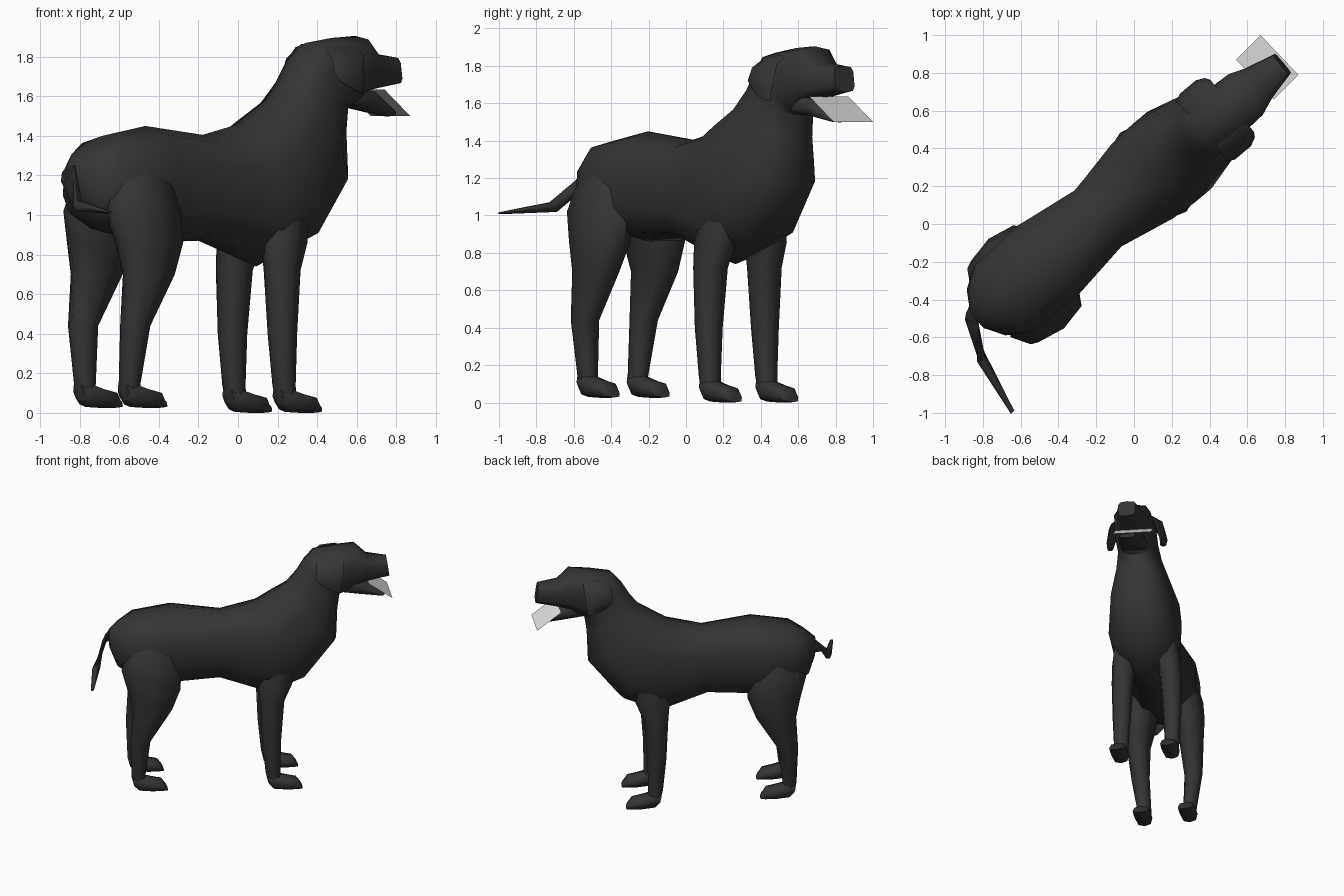
import bpy, bmesh, math
from mathutils import Vector, Matrix

cube = bpy.data.objects.get("Cube")
if cube:
    bpy.data.objects.remove(cube, do_unlink=True)

# The animal stands turned: s runs along its spine, l to its left side
TURN = Matrix.Rotation(math.radians(40), 3, 'Z')
AXIS = 0.145


def place(s, l, z):
    return TURN @ Vector((s, l + AXIS, z))


def material(name, value):
    m = bpy.data.materials.new(name)
    m.use_nodes = True
    m.diffuse_color = (value, value, value, 1)
    m.node_tree.nodes["Principled BSDF"].inputs["Base Color"].default_value = (value, value, value, 1)
    m.node_tree.nodes["Principled BSDF"].inputs["Roughness"].default_value = 0.9
    return m


COAT = material("black coat", 0.035)
PALE = material("pale grey", 0.75)


def finish(name, bm, mat):
    mesh = bpy.data.meshes.new(name)
    bm.to_mesh(mesh)
    bm.free()
    mesh.materials.append(mat)
    ob = bpy.data.objects.new(name, mesh)
    bpy.context.scene.collection.objects.link(ob)
    return ob


def oval(center, a, b, sides, power):
    """Points of a rounded section spanned by half axes a and b."""
    c, a, b = Vector(center), Vector(a), Vector(b)
    pts = []
    for i in range(sides):
        ang = math.tau * i / sides
        u, v = math.cos(ang), math.sin(ang)
        u = math.copysign(abs(u) ** power, u)
        v = math.copysign(abs(v) ** power, v)
        pts.append(place(*(c + a * u + b * v)))
    return pts


def inside(ob, p):
    hit, co, normal, _ = ob.closest_point_on_mesh(p)
    return hit and (p - co).dot(normal) < 0


def loft(name, sections, sides=10, power=0.85, end_power=None, host=None):
    """Skin a row of (center, half axis, half axis) sections, dropping faces hidden in the host."""
    end_power = end_power or power
    bm = bmesh.new()
    rings = []
    for i, sec in enumerate(sections):
        p = power + (end_power - power) * (i / (len(sections) - 1)) ** 4
        rings.append([bm.verts.new(pt) for pt in oval(*sec, sides, p)])
    for r, q in zip(rings, rings[1:]):
        for i in range(sides):
            j = (i + 1) % sides
            bm.faces.new((r[i], r[j], q[j], q[i]))
    bm.faces.new(rings[0])
    bm.faces.new(rings[-1])
    bmesh.ops.recalc_face_normals(bm, faces=bm.faces)
    if bm.calc_volume(signed=True) < 0:
        bmesh.ops.reverse_faces(bm, faces=bm.faces)
    if host:
        hidden = [f for f in bm.faces if all(inside(host, v.co) for v in f.verts)]
        bmesh.ops.delete(bm, geom=hidden, context='FACES')
    ob = finish(name, bm, COAT)
    bpy.ops.object.select_all(action='DESELECT')
    ob.select_set(True)
    bpy.context.view_layer.objects.active = ob
    bpy.ops.object.shade_smooth_by_angle(angle=math.radians(60))
    return ob


def slices(rows, l=0):
    """Sections from top point, bottom point and half width."""
    out = []
    for s1, z1, s2, z2, w in rows:
        out.append((((s1 + s2) / 2, l, (z1 + z2) / 2),
                    ((s1 - s2) / 2, 0, (z1 - z2) / 2), (0, w, 0)))
    return out


def stack(rows, side, shift=0):
    """Level sections from height, s, side offset and half sizes."""
    return [((s, side * off + shift, z), (a, 0, 0), (0, b, 0)) for z, s, off, a, b in rows]


# Trunk, neck and head in one skin
body = loft("body_and_head", slices([
    (-.965, 1.275, -.96, 1.13, .06),
    (-.88, 1.335, -.91, 1.0, .165),
    (-.772, 1.40, -.80, .92, .24),
    (-.489, 1.45, -.48, .86, .255),
    (-.112, 1.405, -.14, .87, .20),
    (.15, 1.465, .24, .74, .265),
    (.24, 1.52, .52, .86, .275),
    (.365, 1.60, .755, 1.15, .22),
    (.44, 1.69, .765, 1.40, .17),
    (.50, 1.79, .785, 1.535, .15),
    (.57, 1.87, .82, 1.545, .15),
    (.74, 1.895, .85, 1.57, .15),
    (.896, 1.905, .89, 1.61, .145),
    (.985, 1.82, .97, 1.63, .11),
    (1.135, 1.80, 1.155, 1.66, .068)]), power=.78, end_power=.5)
bpy.context.view_layer.update()

# Lower jaw
loft("lower_jaw", slices([
    (.78, 1.66, .78, 1.555, .11),
    (.965, 1.63, .92, 1.53, .10),
    (1.12, 1.525, 1.105, 1.498, .062)]), sides=8, power=.55, host=body)

# Tail bending to the right
loft("tail", [
    ((-.88, .06, 1.235), (0, .055, 0), (.03, 0, .06)),
    ((-.985, .02, 1.215), (0, .045, 0), (.03, 0, .05)),
    ((-1.075, -.17, 1.045), (.03, 0, 0), (0, -.015, .03)),
    ((-1.133, -.495, 1.012), (.012, 0, 0), (0, 0, .006))], sides=6, power=1, host=body)

HIND = [(1.28, -.65, .10, .13, .08), (1.14, -.66, .14, .19, .12),
        (1.02, -.66, .165, .225, .13), (.86, -.64, .19, .20, .12),
        (.70, -.655, .205, .15, .095), (.44, -.745, .205, .075, .07),
        (.14, -.758, .175, .052, .052), (.06, -.745, .175, .045, .045)]
FORE = [(1.05, .31, .15, .13, .085), (.86, .28, .175, .13, .09),
        (.72, .255, .188, .092, .085), (.40, .25, .196, .072, .07),
        (.14, .26, .197, .056, .056), (.05, .275, .197, .05, .05)]


def foot(name, heel, z, l):
    rows = [(0, .12, .015, .045, .045), (.06, .13, .05, .005, .06), (.15, .10, .15, 0, .068),
            (.22, .085, .235, 0, .062), (.245, .05, .27, .002, .045)]
    loft(name, slices([(heel + a, z + b, heel + c, z + d, w) for a, b, c, d, w in rows], l),
         sides=8, power=.7)


for label, side in (("left", 1), ("right", -1)):
    # Legs and feet
    loft(label + "_hind_leg", stack(HIND, side, -.02), sides=8, host=body)
    loft(label + "_fore_leg", stack(FORE, side), sides=8, host=body)
    foot(label + "_hind_foot", -.805, .025, side * .175 - .02)
    foot(label + "_fore_foot", .215, 0, side * .197)
    # Hanging ear flap
    loft(label + "_ear", [
        ((.70, side * .09, 1.86), (.10, 0, .01), (0, .04, .01)),
        ((.695, side * .18, 1.80), (.105, 0, .01), (0, .03, .015)),
        ((.685, side * .205, 1.70), (.10, 0, -.02), (0, .025, .01)),
        ((.70, side * .205, 1.64), (.07, 0, -.03), (0, .018, .005))], sides=6, host=body)

# Thin flat sheet held in the mouth
bm = bmesh.new()
bm.faces.new([bm.verts.new(place(*p)) for p in (
    (.973, .174, 1.635), (.991, -.115, 1.635), (1.174, -.1, 1.5), (1.156, .19, 1.5))])
bm.normal_update()
bmesh.ops.reverse_faces(bm, faces=[f for f in bm.faces if f.normal.z < 0])
finish("tongue", bm, PALE)
